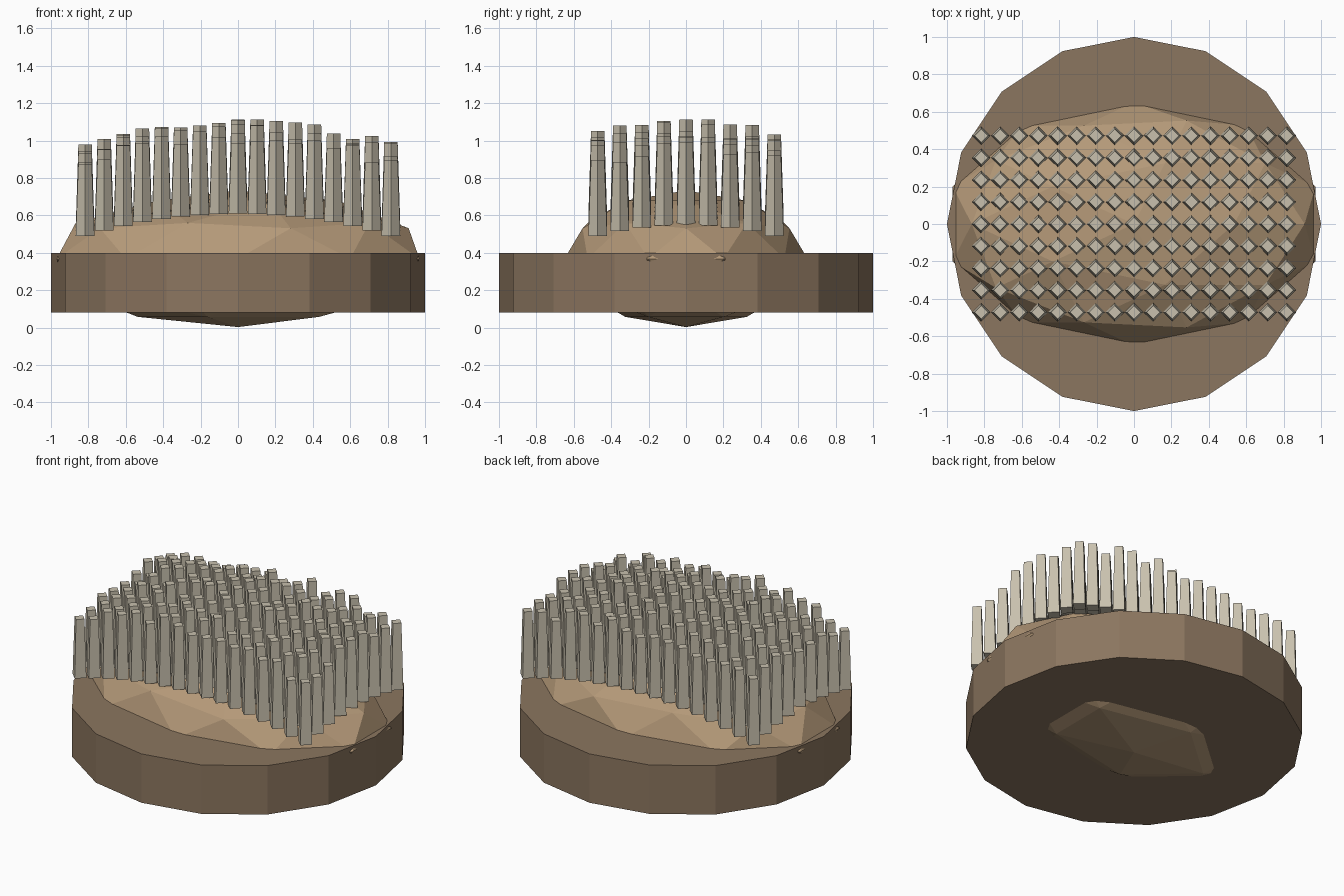
import bpy, bmesh, random
from mathutils import Matrix, Vector

if "Cube" in bpy.data.objects:
    bpy.data.objects.remove(bpy.data.objects["Cube"])

random.seed(4)


def material(name, rgb):
    m = bpy.data.materials.new(name)
    m.diffuse_color = (*rgb, 1)
    m.use_nodes = True
    m.node_tree.nodes["Principled BSDF"].inputs["Base Color"].default_value = m.diffuse_color
    return m


def finish(bm, name, mat):
    mesh = bpy.data.meshes.new(name)
    bm.to_mesh(mesh)
    bm.free()
    mesh.materials.append(mat)
    obj = bpy.data.objects.new(name, mesh)
    bpy.context.collection.objects.link(obj)
    return obj


rim_brown = material("rim_brown", (0.26, 0.18, 0.115))
wood = material("wood", (0.46, 0.32, 0.19))
bristle_cream = material("bristle_cream", (0.58, 0.53, 0.42))

# Sixteen-sided rim disc
bm = bmesh.new()
bmesh.ops.create_cone(bm, cap_ends=True, segments=16, radius1=1, radius2=1,
                      depth=0.32, matrix=Matrix.Translation((0, 0, 0.24)))
finish(bm, "rim_disc", rim_brown)

# Faceted oval body, poking out above and below the disc
bm = bmesh.new()
bmesh.ops.create_icosphere(bm, subdivisions=2, radius=1)
bmesh.ops.scale(bm, vec=(1.02, 0.65, 0.365), verts=bm.verts)
bmesh.ops.translate(bm, vec=(0, 0, 0.368), verts=bm.verts)
finish(bm, "brush_body", wood)

# Grid of tapered four-sided bristles following the domed top
bm = bmesh.new()
for i in range(-8, 9):
    for j in range(-4, 5):
        x, y = i * 0.1022, j * 0.118
        z = 0.67 - 0.178 * x * x - 0.27 * y * y
        length = random.uniform(0.36, 0.45)
        bmesh.ops.create_cone(bm, cap_ends=True, segments=4, radius1=0.05,
                              radius2=0.036, depth=length,
                              matrix=Matrix.Translation((x, y, z + length / 2)))
finish(bm, "bristles", bristle_cream)
